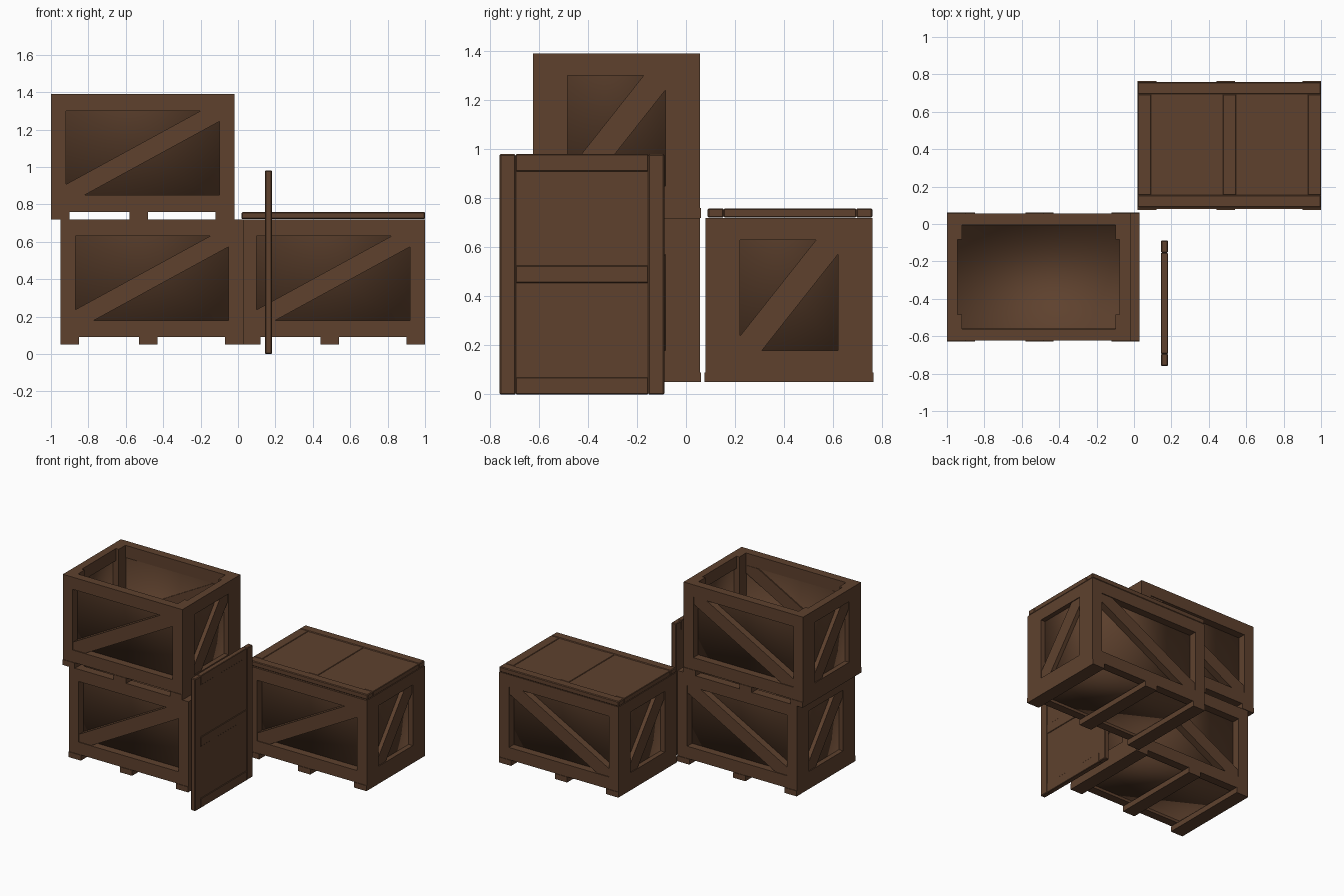
import bpy, bmesh
from mathutils import Matrix, Vector

if "Cube" in bpy.data.objects:
    bpy.data.objects.remove(bpy.data.objects["Cube"])

wood = bpy.data.materials.new("dark brown wood")
wood.diffuse_color = (0.112, 0.053, 0.027, 1)
wood.use_nodes = True
wood.node_tree.nodes["Principled BSDF"].inputs["Base Color"].default_value = wood.diffuse_color


def make(name, bm, place, bevel=0, smooth=False):
    bmesh.ops.recalc_face_normals(bm, faces=bm.faces)
    if smooth:
        for f in bm.faces:
            f.smooth = True
    me = bpy.data.meshes.new(name)
    bm.to_mesh(me)
    bm.free()
    me.materials.append(wood)
    ob = bpy.data.objects.new(name, me)
    ob.matrix_world = place
    bpy.context.collection.objects.link(ob)
    if bevel:
        mod = ob.modifiers.new("edge", 'BEVEL')
        mod.width, mod.segments = bevel, 1
    return ob


def box_bm(lo, hi):
    bm = bmesh.new()
    lo, hi = Vector(lo), Vector(hi)
    size = hi - lo
    bmesh.ops.create_cube(bm, size=1, matrix=Matrix.Translation((lo + hi) / 2)
                          @ Matrix.Diagonal((*size, 1)))
    return bm


def box(name, lo, hi, place, bevel=0):
    # corners may be given in any order
    a = [min(p, q) for p, q in zip(lo, hi)]
    b = [max(p, q) for p, q in zip(lo, hi)]
    return make(name, box_bm(a, b), place, bevel)


def brace(name, pts, d0, d1, along_x, sign, place):
    # prism from a diagonal outline (u, z), between depths d0 and d1
    bm = bmesh.new()
    rings = []
    for d in (d0, d1):
        rings.append([bm.verts.new((u, sign * d, z) if along_x else (sign * d, sign * u, z))
                      for u, z in pts])
    n = len(pts)
    bm.faces.new(rings[0])
    bm.faces.new(rings[1])
    for i in range(n):
        j = (i + 1) % n
        bm.faces.new((rings[0][i], rings[0][j], rings[1][j], rings[1][i]))
    make(name, bm, place)


HX, HY, H = 0.49, 0.34, 0.63      # crate half sizes and height
PX, PY, RAIL = 0.08, 0.14, 0.09   # post sizes and rail height


def crate(tag, x, y, z):
    place = Matrix.Translation((x, y, z))
    # open inner box, softly shaded
    bm = box_bm((-0.455, -0.283, 0.02), (0.455, 0.283, H - 0.01))
    make(tag + "_inner_box", bm, place, smooth=True)
    ob = bpy.data.objects[tag + "_inner_box"]
    bm = bmesh.new()
    bm.from_mesh(ob.data)
    bmesh.ops.delete(bm, geom=[f for f in bm.faces if f.normal.z > 0.9], context='FACES')
    bm.to_mesh(ob.data)
    bm.free()
    # corner posts
    for sx in (-1, 1):
        for sy in (-1, 1):
            box(tag + "_post", (sx * HX, sy * HY, 0),
                (sx * (HX - PX), sy * (HY - PY), H), place)
    for s in (-1, 1):
        # top and bottom rails on the long and short sides
        for z0 in (0, H - RAIL):
            box(tag + "_long_rail", (-HX + PX, s * HY, z0),
                (HX - PX, s * (HY - 0.062), z0 + RAIL), place)
            box(tag + "_short_rail", (s * HX, -HY + PY, z0),
                (s * (HX - 0.057), HY - PY, z0 + RAIL), place)
        # diagonal braces
        u, lo, hi = HX - PX, RAIL, H - RAIL
        brace(tag + "_long_brace", [(-u, lo), (-u + 0.10, lo), (u, hi - 0.057), (u, hi),
                                    (u - 0.10, hi), (-u, lo + 0.057)],
              0.275, HY - 0.006, True, s, place)
        u = HY - PY
        brace(tag + "_short_brace", [(-u, lo), (-u + 0.09, lo), (u, hi - 0.058), (u, hi),
                                     (u - 0.09, hi), (-u, lo + 0.058)],
              0.445, HX - 0.006, False, s, place)
    # skids
    for cx in (-0.44, -0.02 + 0.0, 0.44):
        box(tag + "_skid", (cx - 0.05, -0.344, -0.04), (cx + 0.05, 0.344, 0), place)


def lid(tag, place):
    t = 0.019
    # thin panel, long edge frames and three cross battens
    box(tag + "_panel", (-0.48, -0.28, -t + 0.005), (0.48, 0.28, t - 0.005), place)
    for s in (-1, 1):
        box(tag + "_edge_board", (-HX, s * 0.336, -t), (HX, s * 0.27, t), place, 0.005)
    for cx in (-0.455, 0, 0.455):
        box(tag + "_cross_batten", (cx - 0.035, -0.27, -t + 0.001),
            (cx + 0.035, 0.27, t - 0.001), place, 0.003)


crate("upper_crate", -0.51, -0.283, 0.76)
crate("lower_crate", -0.46, -0.283, 0.09)
crate("lidded_crate", 0.51, 0.42, 0.09)
lid("closed_lid", Matrix.Translation((0.51, 0.424, 0.74)))
# loose lid standing on its short edge
lid("loose_lid", Matrix.Translation((0.163, -0.424, 0.49)) @ Matrix.Rotation(1.5707963, 4, 'Y'))
